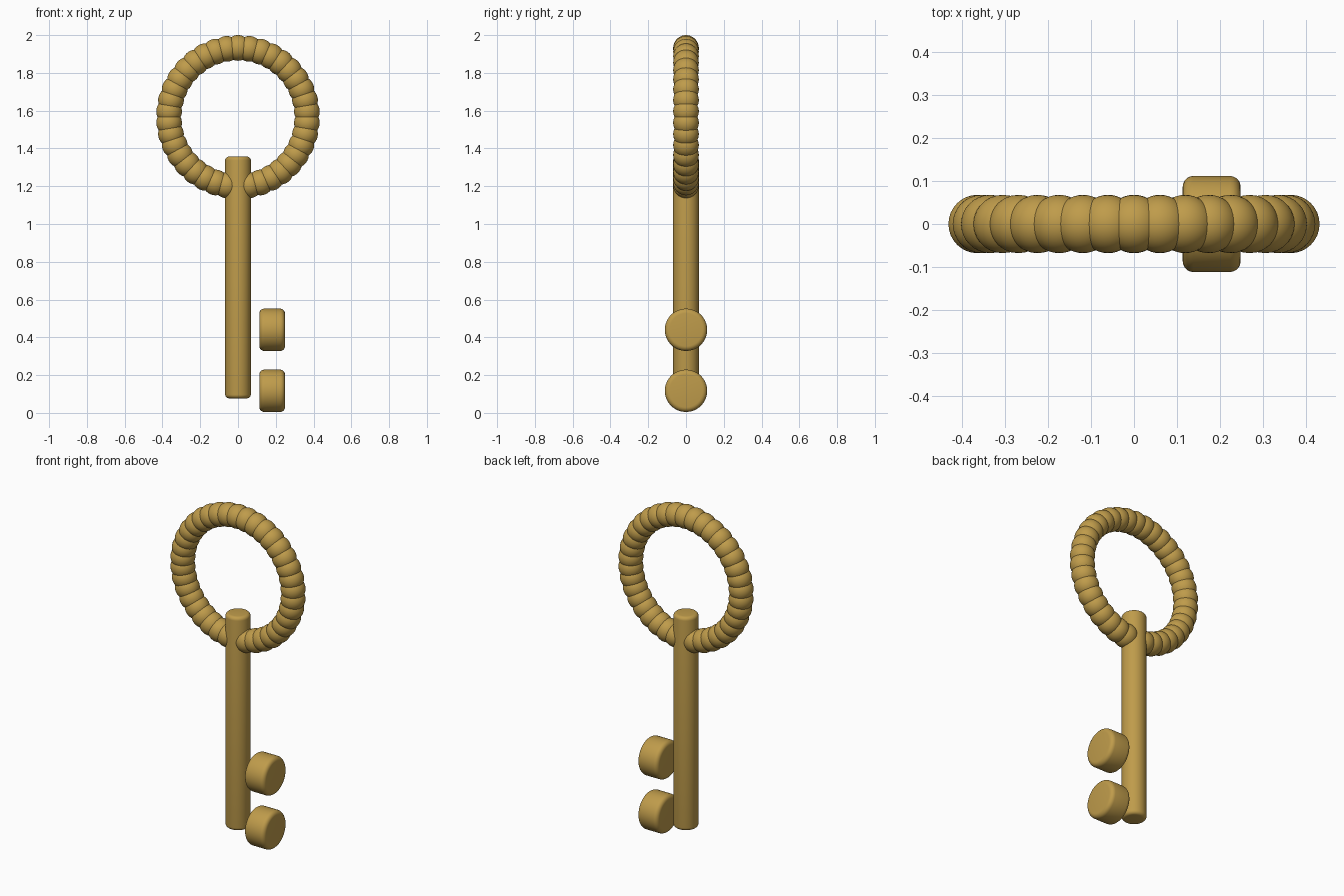
import bpy
from math import pi, sin, cos

cube = bpy.data.objects.get("Cube")
if cube:
    bpy.data.objects.remove(cube, do_unlink=True)

GOLD = (0.52, 0.33, 0.07, 1)
gold = bpy.data.materials.new("old_gold")
gold.use_nodes = True
gold.diffuse_color = GOLD
gold.node_tree.nodes["Principled BSDF"].inputs["Base Color"].default_value = GOLD


def finish(name):
    obj = bpy.context.object
    obj.name = name
    obj.data.materials.append(gold)
    return obj


def rounded_cylinder(name, radius, length, location, rotation, rounding):
    bpy.ops.mesh.primitive_cylinder_add(vertices=64, radius=radius, depth=length,
                                        location=location, rotation=rotation)
    obj = finish(name)
    bevel = obj.modifiers.new("rounded_rims", "BEVEL")
    bevel.width = rounding
    bevel.segments = 5
    bevel.limit_method = "ANGLE"
    bpy.ops.object.shade_smooth()
    return obj


# Shaft
rounded_cylinder("shaft", 0.068, 1.28, (0, 0, 0.717), (0, 0, 0), 0.02)

# Two round teeth beside the lower end of the shaft
for name, z in (("lower_tooth", 0.117), ("upper_tooth", 0.44)):
    rounded_cylinder(name, 0.112, 0.135, (0.181, 0, z), (0, pi / 2, 0), 0.025)

# Beaded bow: overlapping beads, each turned to follow the ring
BEADS = 38
RING_RADIUS = 0.366
RING_HEIGHT = 1.566
for i in range(BEADS):
    a = 2 * pi * i / BEADS
    bpy.ops.mesh.primitive_uv_sphere_add(
        segments=32, ring_count=20, radius=0.068, rotation=(0, a + pi / 2, 0),
        location=(RING_RADIUS * sin(a), 0, RING_HEIGHT + RING_RADIUS * cos(a)))
    finish(f"bow_bead_{i + 1}")
    bpy.ops.object.shade_smooth()
